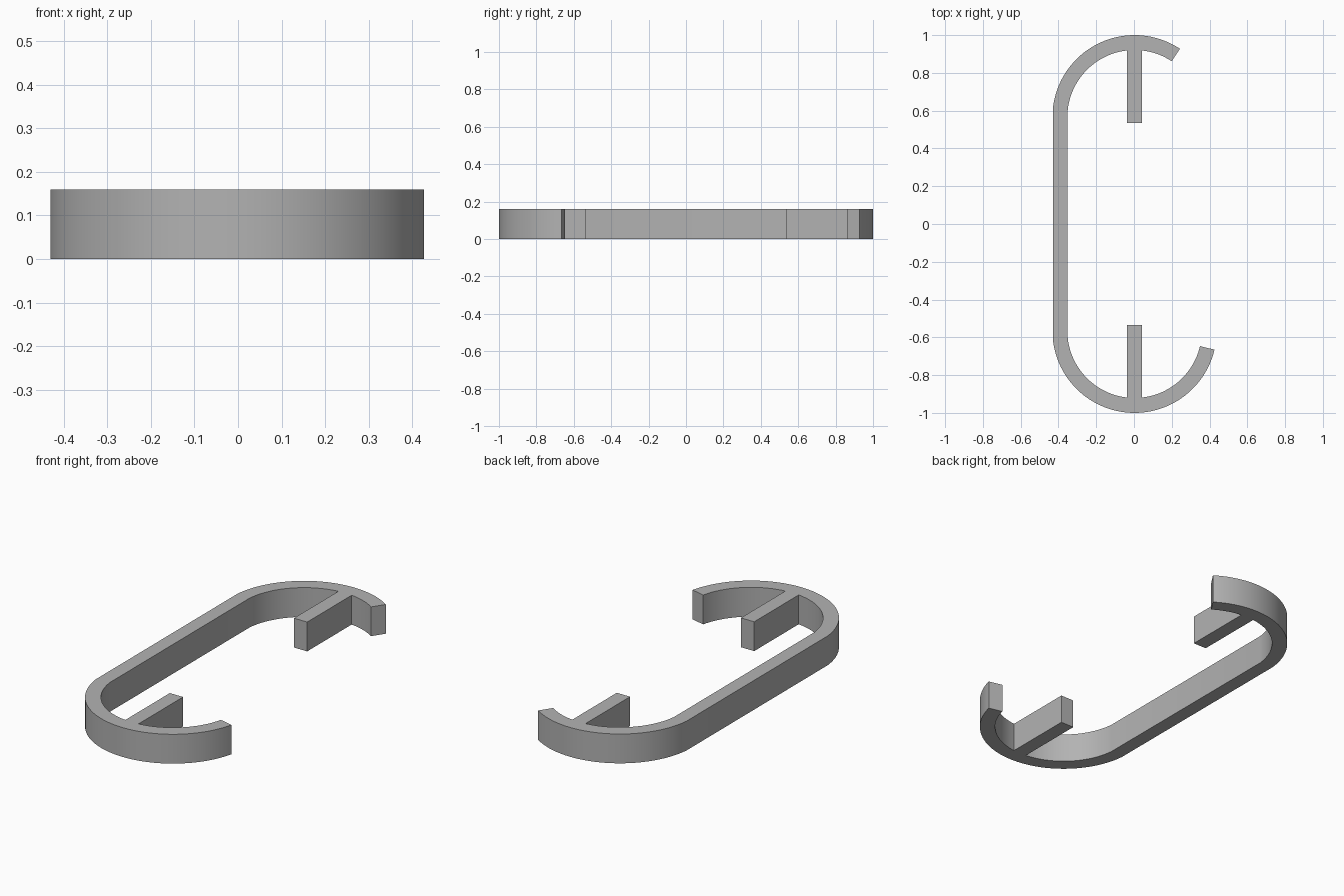
import bpy, bmesh
from math import sin, cos, asin, radians, degrees

if "Cube" in bpy.data.objects:
    bpy.data.objects.remove(bpy.data.objects["Cube"])

CX, CY = 0.003, 0.565      # centre of the rounded ends (mirrored in y)
R_OUT, R_IN = 0.435, 0.356 # outer and inner radius of the band
HEIGHT = 0.16
STEM_HALF, STEM_TIP = 0.04, 0.535
KINK = 174                 # angle where the arc meets the straight side
TOP_END, BOTTOM_END = 56.5, -13.3


def arc(cy, r, a0, a1):
    n = max(2, round(abs(a1 - a0) / 3))
    angles = [radians(a0 + (a1 - a0) * i / n) for i in range(n + 1)]
    return [(CX + r * cos(a), cy + r * sin(a)) for a in angles]


def stem(side):
    # two tip corners of the inward stem, walking from +side to -side in x
    return [(CX + side * STEM_HALF, side * STEM_TIP),
            (CX - side * STEM_HALF, side * STEM_TIP)]


# Outline: outer edge from the upper end round to the lower end
half = degrees(asin(STEM_HALF / R_IN))
outline = arc(CY, R_OUT, TOP_END, KINK)
outline += arc(-CY, R_OUT, 360 - KINK, 360 + BOTTOM_END)
# Inner edge back again, stepping out along each stem
outline += arc(-CY, R_IN, 360 + BOTTOM_END, 270 + half)
outline += [(CX + STEM_HALF, -STEM_TIP), (CX - STEM_HALF, -STEM_TIP)]
outline += arc(-CY, R_IN, 270 - half, 360 - KINK)
outline += arc(CY, R_IN, KINK, 90 + half)
outline += [(CX - STEM_HALF, STEM_TIP), (CX + STEM_HALF, STEM_TIP)]
outline += arc(CY, R_IN, 90 - half, TOP_END)

# Extrude the outline into the hooked band with its stems
bm = bmesh.new()
base = bm.faces.new([bm.verts.new((x, y, 0)) for x, y in outline])
top = bmesh.ops.extrude_face_region(bm, geom=[base], use_keep_orig=True)
bmesh.ops.translate(bm, vec=(0, 0, HEIGHT),
                    verts=[v for v in top["geom"] if isinstance(v, bmesh.types.BMVert)])
bmesh.ops.recalc_face_normals(bm, faces=bm.faces)
bmesh.ops.triangulate(bm, faces=[f for f in bm.faces if len(f.verts) > 4])
mesh = bpy.data.meshes.new("hooked_band")
bm.to_mesh(mesh)
bm.free()

band = bpy.data.objects.new("hooked_band", mesh)
bpy.context.collection.objects.link(band)
grey = bpy.data.materials.new("plain_grey")
grey.diffuse_color = (0.45, 0.45, 0.45, 1)
grey.use_nodes = True
grey.node_tree.nodes["Principled BSDF"].inputs["Base Color"].default_value = grey.diffuse_color
mesh.materials.append(grey)

# Smooth the curved walls, keep the rims sharp
bpy.context.view_layer.objects.active = band
band.select_set(True)
bpy.ops.object.shade_smooth_by_angle(angle=radians(30))
